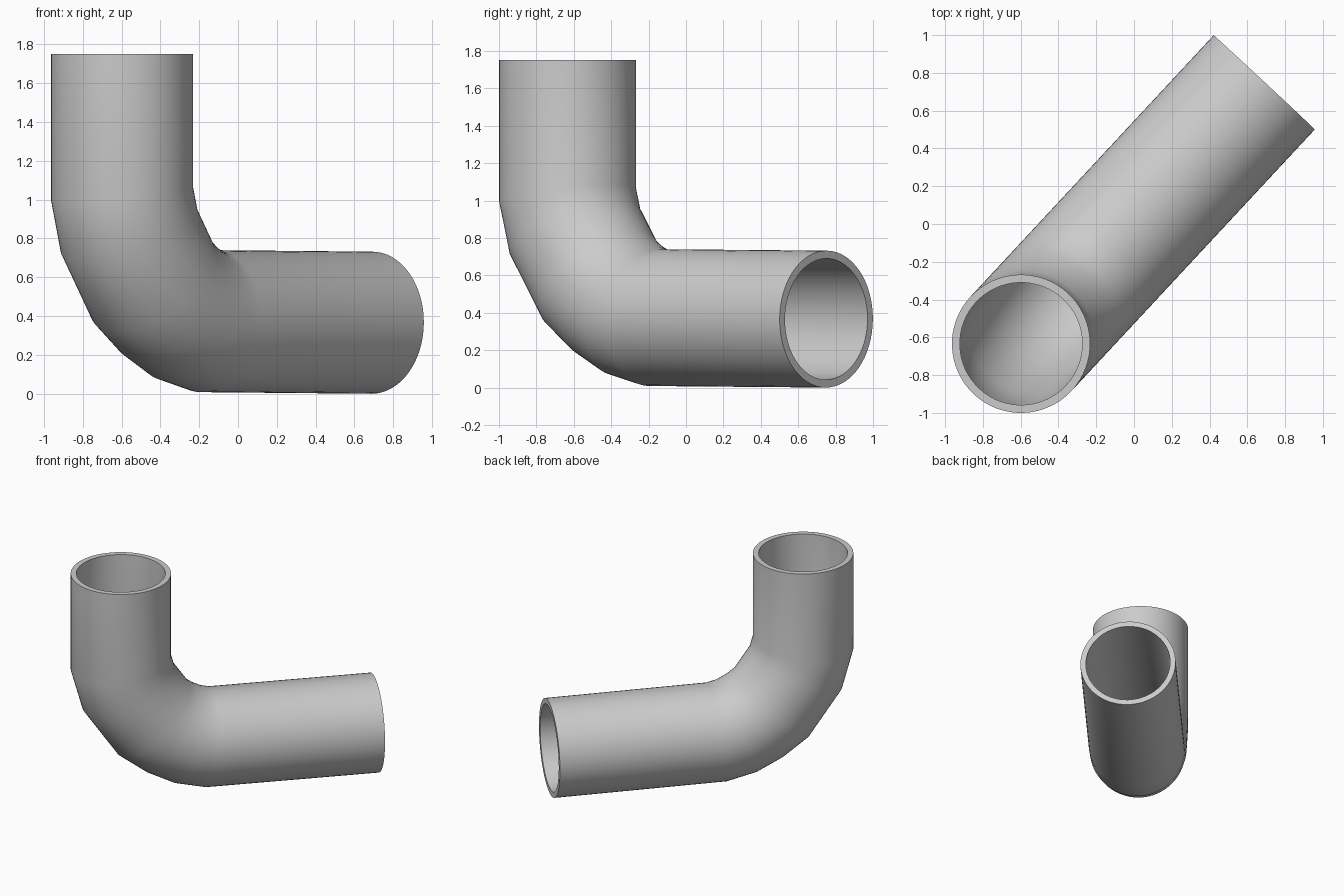
import bpy, bmesh
from math import sin, cos, pi, radians
from mathutils import Vector

if "Cube" in bpy.data.objects:
    bpy.data.objects.remove(bpy.data.objects["Cube"])

R_OUT, R_IN, SIDES = 0.366, 0.324, 64
BASE = Vector((-0.598, -0.634, 0))
ALONG = Vector((0.681, 0.732, 0)).normalized()
UP = Vector((0, 0, 1))
SIDE = UP.cross(ALONG)

# Centre line of the pipe: (distance along the horizontal leg, height)
PATH = [(0, 1.75), (0, 1.035), (0.055, 0.836), (0.235, 0.574),
        (0.36, 0.48), (0.496, 0.41), (0.645, 0.374), (1.89, 0.366)]
pts = [BASE + ALONG * s + UP * z for s, z in PATH]


def mitre(i):
    """In-plane normal of the joint at point i, and its stretch factor."""
    a = (pts[i] - pts[i - 1]).normalized() if i else None
    b = (pts[i + 1] - pts[i]).normalized() if i < len(pts) - 1 else None
    a, b = a or b, b or a
    tangent = (a + b).normalized()
    return tangent.cross(SIDE).normalized(), 1 / tangent.dot(a)


bm = bmesh.new()


def ring(i, r):
    n, k = mitre(i)
    return [bm.verts.new(pts[i] + SIDE * r * cos(2 * pi * j / SIDES)
                         + n * r * k * sin(2 * pi * j / SIDES))
            for j in range(SIDES)]


# Outer wall down the path, inner wall back up, closed through both rims
order = range(len(pts))
rings = [ring(i, R_OUT) for i in order] + [ring(i, R_IN) for i in reversed(order)]
for k, a in enumerate(rings):
    b = rings[(k + 1) % len(rings)]
    for j in range(SIDES):
        m = (j + 1) % SIDES
        bm.faces.new((a[j], a[m], b[m], b[j]))
bmesh.ops.recalc_face_normals(bm, faces=bm.faces)

mesh = bpy.data.meshes.new("pipe_elbow")
bm.to_mesh(mesh)
bm.free()
pipe = bpy.data.objects.new("pipe_elbow", mesh)
bpy.context.collection.objects.link(pipe)

# Smooth walls, crisp rims
bpy.context.view_layer.objects.active = pipe
pipe.select_set(True)
bpy.ops.object.shade_smooth_by_angle(angle=radians(35))
